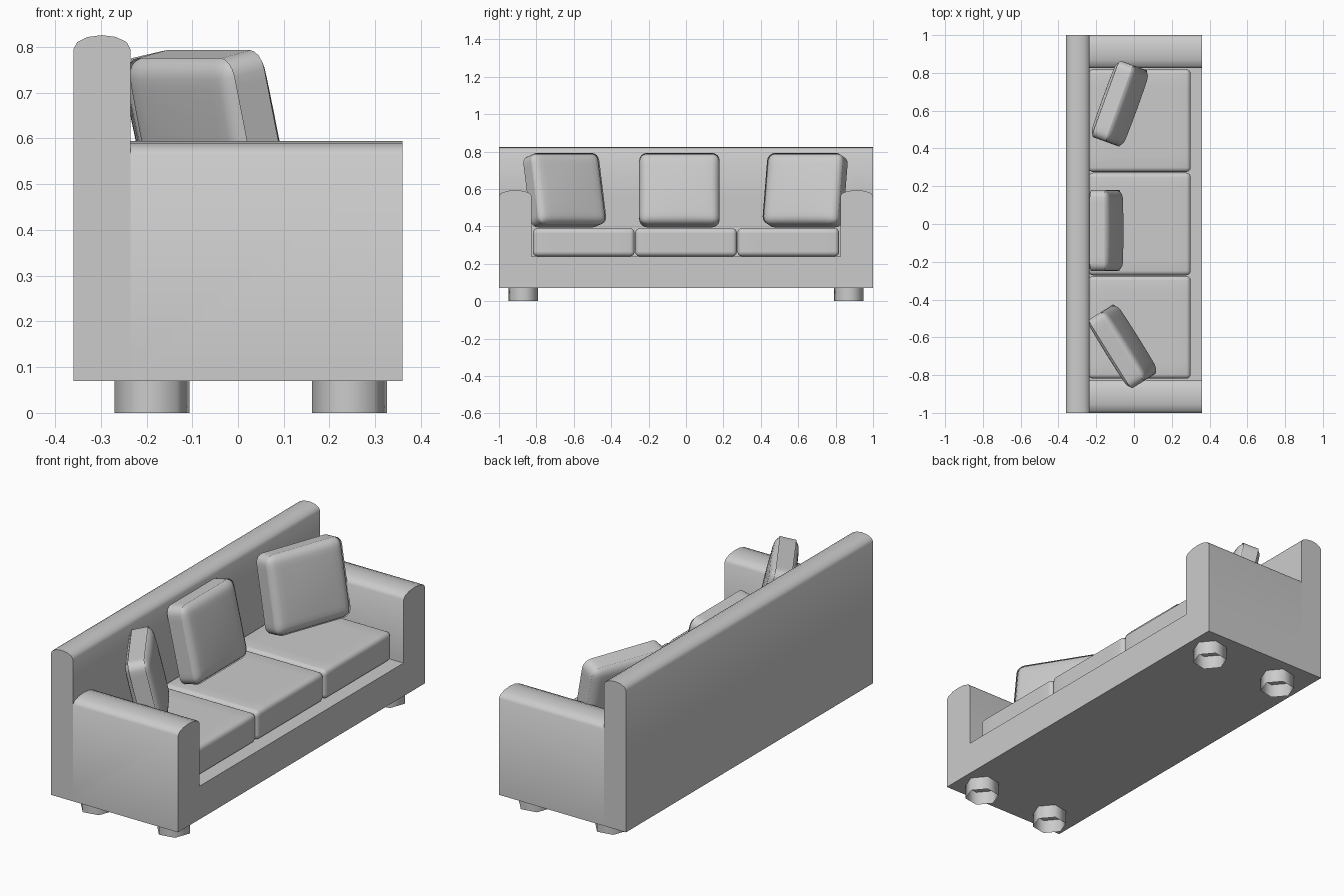
import bpy, bmesh
from math import radians, sin, cos, pi
from mathutils import Matrix

if "Cube" in bpy.data.objects:
    bpy.data.objects.remove(bpy.data.objects["Cube"])


def finish(bm, name, angle=40):
    bmesh.ops.recalc_face_normals(bm, faces=bm.faces)
    me = bpy.data.meshes.new(name)
    bm.to_mesh(me)
    bm.free()
    ob = bpy.data.objects.new(name, me)
    bpy.context.collection.objects.link(ob)
    bpy.ops.object.select_all(action='DESELECT')
    ob.select_set(True)
    bpy.context.view_layer.objects.active = ob
    bpy.ops.object.shade_smooth_by_angle(angle=radians(angle))
    return ob


def extrude(name, pts, vec):
    bm = bmesh.new()
    f = bm.faces.new([bm.verts.new(p) for p in pts])
    r = bmesh.ops.extrude_face_region(bm, geom=[f], use_keep_orig=True)
    bmesh.ops.translate(bm, vec=vec, verts=[v for v in r['geom'] if isinstance(v, bmesh.types.BMVert)])
    return finish(bm, name)


def crown(a, b, z, rise, n=6):
    """Shallow rounded top running from a to b."""
    return [(a + (b - a) * (1 - cos(pi * i / n)) / 2 * 1.0, z + rise * sin(pi * i / n)) for i in range(n + 1)]


def cushion(name, size, bevel, loc, turn=0, lean=0, puff=0):
    """Rounded box; puff thins the rim of the x-facing sides."""
    bm = bmesh.new()
    bmesh.ops.create_cube(bm, size=1)
    bmesh.ops.subdivide_edges(bm, edges=bm.edges[:], cuts=5, use_grid_fill=True)
    for v in bm.verts:
        u, w = 2 * v.co.y, 2 * v.co.z
        v.co.x *= 1 - puff * (1 - (1 - u * u) * (1 - w * w))
    bmesh.ops.scale(bm, vec=size, verts=bm.verts)
    rim = [e for e in bm.edges if e.calc_face_angle(0) > radians(50)]
    bmesh.ops.bevel(bm, geom=rim, offset=bevel, segments=4, profile=0.5, affect='EDGES')
    ob = finish(bm, name, 60)
    ob.matrix_world = (Matrix.Translation(loc) @ Matrix.Rotation(radians(turn), 4, 'Z')
                       @ Matrix.Rotation(radians(-lean), 4, 'Y'))
    return ob


# Frame: base with two arms, joined to the tall back
u_shape = ([(-1, 0.07)] + crown(-1, -0.825, 0.563, 0.031) + [(-0.825, 0.24), (0.825, 0.24)]
           + crown(0.825, 1, 0.563, 0.031) + [(1, 0.07)])
frame = extrude("sofa_frame", [(-0.30, y, z) for y, z in u_shape], (0.66, 0, 0))
back_shape = [(-0.36, 0.07)] + crown(-0.36, -0.235, 0.795, 0.031) + [(-0.235, 0.07)]
back = extrude("back_helper", [(x, -1, z) for x, z in back_shape], (0, 2, 0))
mod = frame.modifiers.new("join_back", 'BOOLEAN')
mod.operation, mod.solver, mod.object = 'UNION', 'EXACT', back
bpy.context.view_layer.objects.active = frame
bpy.ops.object.select_all(action='DESELECT')
frame.select_set(True)
bpy.ops.object.modifier_apply(modifier=mod.name)
bpy.data.objects.remove(back)
bpy.ops.object.shade_smooth_by_angle(angle=radians(40))

# Three seat cushions
for i in (-1, 0, 1):
    cushion(f"seat_cushion_{i + 2}", (0.54, 0.543, 0.15), 0.024, (0.03, i * 0.547, 0.315))

# Three loose pillows leaning back: plan position and turn
for i, (x, y, turn) in enumerate([(-0.06, -0.648, 32), (-0.152, -0.035, 0), (-0.075, 0.637, -20)]):
    cushion(f"pillow_{i + 1}", (0.14, 0.43, 0.39), 0.042, (x, y, 0.594), turn, 13, 0.15)

# Four open six-sided feet
for x in (-0.188, 0.244):
    for y in (-0.87, 0.87):
        bm = bmesh.new()
        bmesh.ops.create_cone(bm, cap_ends=False, segments=6, radius1=0.083, radius2=0.083, depth=0.07,
                              matrix=Matrix.Translation((x, y, 0.035)) @ Matrix.Rotation(radians(100), 4, 'Z'))
        finish(bm, f"{'front' if x > 0 else 'rear'}_foot_{'right' if y > 0 else 'left'}", 65)
